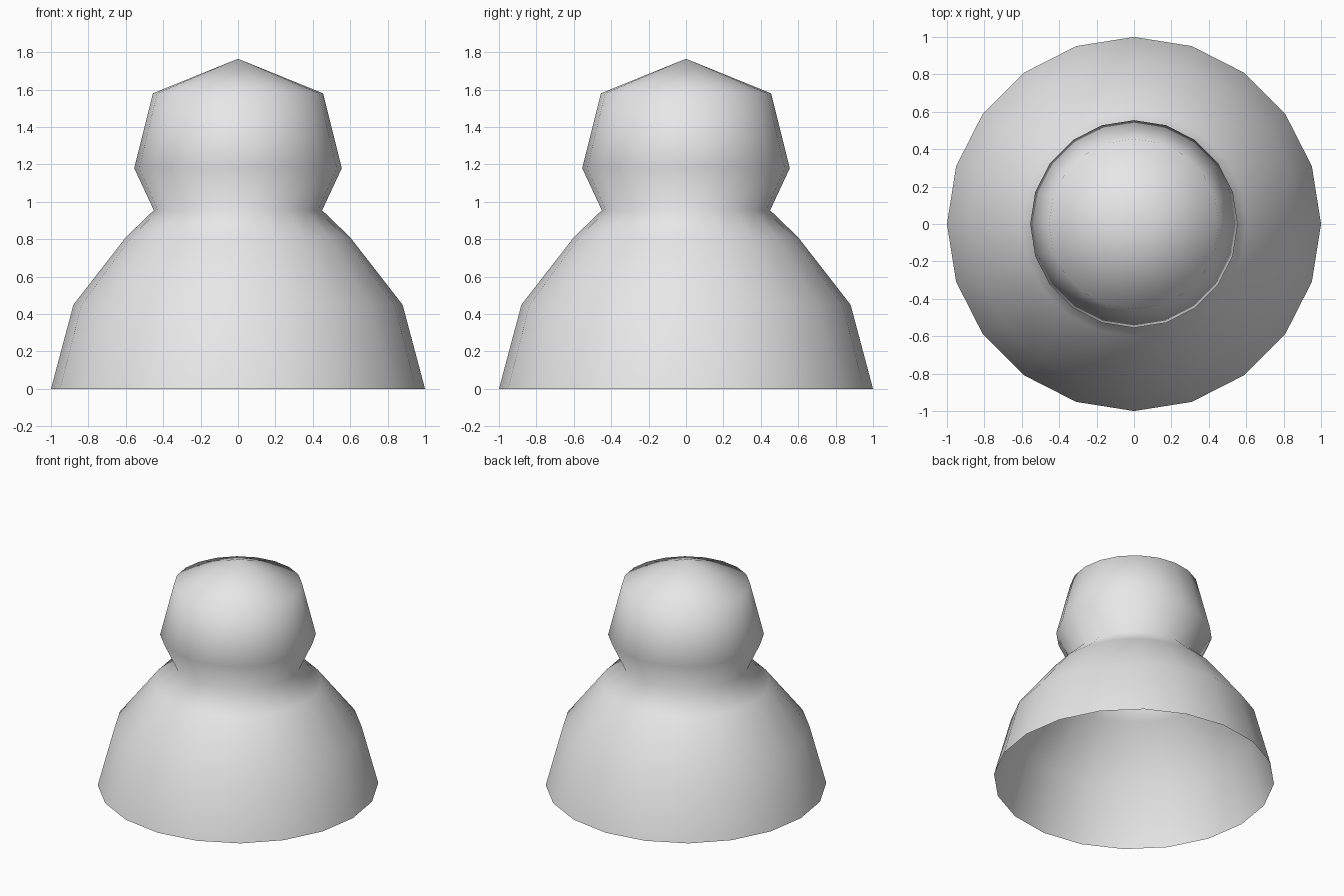
import bpy
import bmesh
from math import tau
from mathutils import Matrix, Vector

SIDES = 20

cube = bpy.data.objects.get("Cube")
if cube:
    bpy.data.objects.remove(cube, do_unlink=True)

# Plain grey material
grey = bpy.data.materials.new("plain_grey")
grey.use_nodes = True
colour = (0.8, 0.8, 0.8, 1)
grey.diffuse_color = colour
grey.node_tree.nodes["Principled BSDF"].inputs["Base Color"].default_value = colour

# Profile from the open base, over the shoulders and neck, to the crown
profile = [(1, 0), (0.88, 0.45), (0.6, 0.81), (0.45, 0.955),
           (0.555, 1.18), (0.455, 1.58)]
apex = (0, 0, 1.765)

bm = bmesh.new()
rings = []
for radius, z in profile:
    rings.append([bm.verts.new(Matrix.Rotation(tau * i / SIDES, 3, "Z") @ Vector((radius, 0, z)))
                  for i in range(SIDES)])
tip = bm.verts.new(apex)

# Walls between rings
for low, high in zip(rings, rings[1:]):
    for i in range(SIDES):
        j = (i + 1) % SIDES
        bm.faces.new((low[i], low[j], high[j], high[i]))

# Pointed crown
for i in range(SIDES):
    bm.faces.new((rings[-1][i], rings[-1][(i + 1) % SIDES], tip))

for face in bm.faces:
    face.smooth = True

mesh = bpy.data.meshes.new("pawn_body")
bm.to_mesh(mesh)
bm.free()
mesh.materials.append(grey)
body = bpy.data.objects.new("pawn_body", mesh)
bpy.context.collection.objects.link(body)
